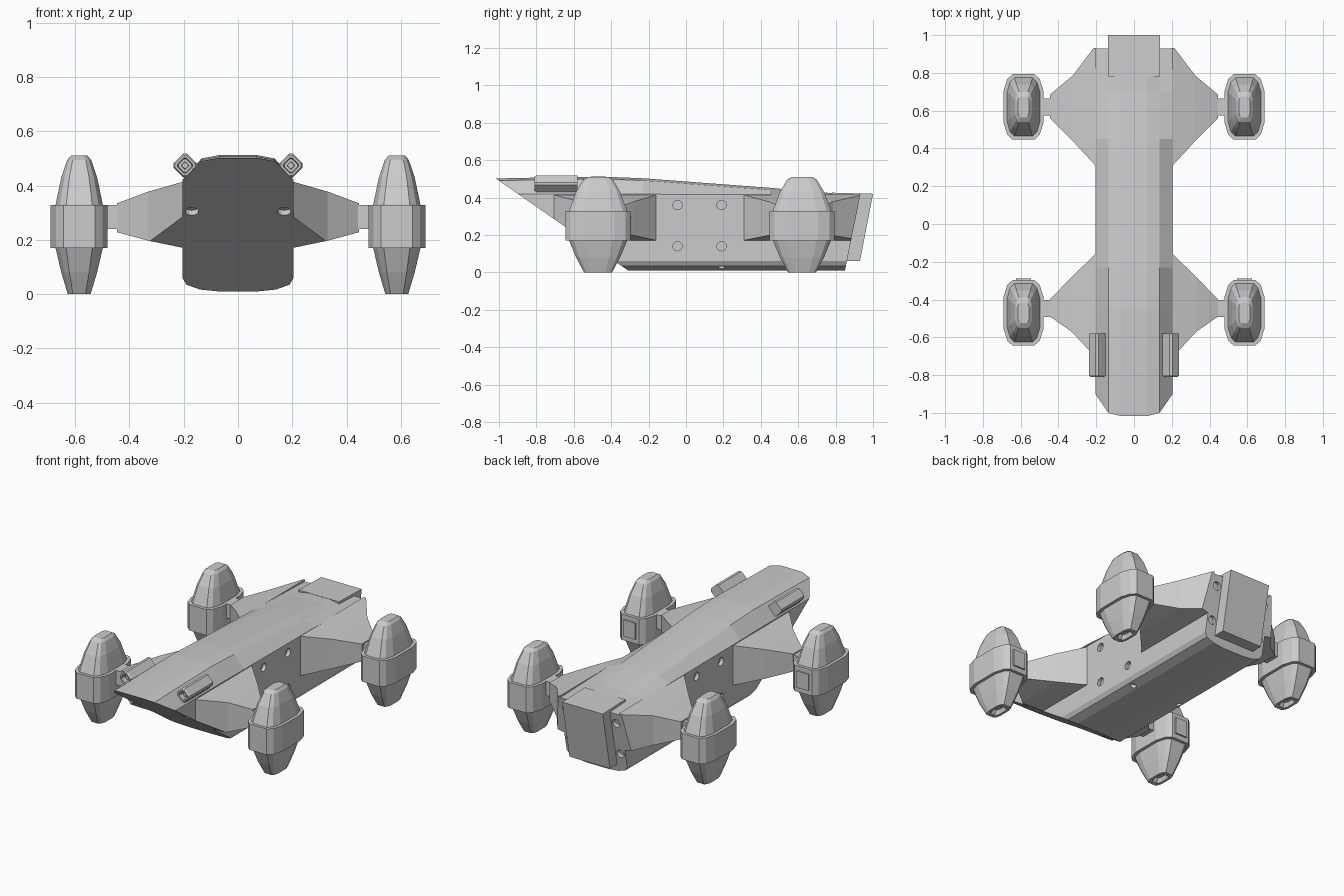
import bpy, bmesh
from math import cos, sin, pi, radians
from mathutils import Vector, Matrix

if "Cube" in bpy.data.objects:
    bpy.data.objects.remove(bpy.data.objects["Cube"])


def finish(name, bm, hidden=False):
    bmesh.ops.recalc_face_normals(bm, faces=bm.faces[:])
    me = bpy.data.meshes.new(name)
    bm.to_mesh(me)
    bm.free()
    ob = bpy.data.objects.new(name, me)
    bpy.context.collection.objects.link(ob)
    ob.hide_render = hidden
    return ob


def loft(rings, bm=None):
    """Skin a list of equal-length rings and cap both ends."""
    bm = bm or bmesh.new()
    vs = [[bm.verts.new(p) for p in r] for r in rings]
    n = len(rings[0])
    for a, b in zip(vs, vs[1:]):
        for i in range(n):
            j = (i + 1) % n
            bm.faces.new((a[i], a[j], b[j], b[i]))
    bm.faces.new(vs[0])
    bm.faces.new(vs[-1])
    return bm


def clip(bm, co, no):
    """Cut away everything on the normal side and close the cut."""
    r = bmesh.ops.bisect_plane(bm, geom=bm.verts[:] + bm.edges[:] + bm.faces[:],
                               plane_co=co, plane_no=no, clear_outer=True)
    edges = [e for e in r['geom_cut'] if isinstance(e, bmesh.types.BMEdge)]
    if edges:
        bmesh.ops.contextual_create(bm, geom=edges)


def box(name, x0, x1, y0, y1, z0, z1):
    ring = lambda x: [(x, y0, z0), (x, y1, z0), (x, y1, z1), (x, y0, z1)]
    return finish(name, loft([ring(x0), ring(x1)]))


NOSE_CO, NOSE_NO = Vector((0, -1, .49)), Vector((0, -.48, -.69)).normalized()
TAIL_CO, TAIL_NO = Vector((0, .85, .01)), Vector((0, .395, -.08)).normalized()


# Hull: chamfered section lofted along y, cut by slanted nose and tail planes
def hull_ring(y, top, shoulder):
    half = [(.07, .01), (.14, .017), (.19, .035), (.205, .06),
            (.205, shoulder), (.135, top - .012), (.07, top)]
    return [(x, y, z) for x, z in half] + [(-x, y, z) for x, z in reversed(half)]


bm = loft([hull_ring(*s) for s in [(-1.1, .5, .42), (-.78, .507, .42), (-.45, .512, .42),
                                   (-.23, .503, .418), (.45, .452, .415),
                                   (.7, .428, .41), (1.0, .415, .4)]])
clip(bm, NOSE_CO, NOSE_NO)
clip(bm, TAIL_CO, TAIL_NO)
hull = finish("hull", bm)

# Round sockets in the sides, lower chamfer, nose and tail
cut = bmesh.new()


def socket(co, no, r=.025, depth=.022):
    rot = Vector(no).to_track_quat('Z', 'Y').to_matrix().to_4x4()
    bmesh.ops.create_cone(cut, cap_ends=True, segments=16, radius1=r, radius2=r,
                          depth=2 * depth, matrix=Matrix.Translation(co) @ rot)


for s in (1, -1):
    for y in (-.045, .19):
        for z in (.14, .36):
            socket((s * .205, y, z), (s, 0, 0))
    socket((s * .165, .19, .026), (s * .34, 0, -.94), .018)
    socket((s * .17, -1 + (.49 - .305) * .69 / .48, .305), NOSE_NO)
    for z in (.14, .34):
        socket((s * .17, .85 + (z - .01) * .08 / .395, z), TAIL_NO)
cutter = finish("socket_cutter", cut, hidden=True)
mod = hull.modifiers.new("sockets", 'BOOLEAN')
mod.operation, mod.solver, mod.object = 'DIFFERENCE', 'EXACT', cutter
cutter.hide_set(True)

# Tail hatch
profile = [(.78, .426), (1.0, .42), (.93, .06), (.8, .06)]
finish("tail_hatch", loft([[(x, y, z) for y, z in profile] for x in (-.137, .137)]))


# Arms: x, y range, z range at root, middle and tip
def arm(name, s, secs):
    bm = loft([[(s * x, a, z0), (s * x, b, z0), (s * x, b, z1), (s * x, a, z1)]
               for x, a, b, z0, z1 in secs])
    clip(bm, NOSE_CO, NOSE_NO)
    clip(bm, TAIL_CO, TAIL_NO)
    finish(name, bm)


# Pods: twelve-sided section
def pod_ring(cx, cy, z, hx, hy):
    q = [(1, .5), (.82, .85), (.55, 1)]
    pts = q + [(-a, b) for a, b in reversed(q)]
    pts += [(-a, -b) for a, b in pts]
    return [(cx + a * hx, cy + b * hy, z) for a, b in pts]


POD = [(.025, .02, .035), (0, .028, .05), (0, .042, .075), (.08, .066, .118), (.17, .087, .155),
       (.33, .087, .155), (.43, .066, .118), (.495, .044, .08), (.51, .03, .055)]

for s, side in ((1, "right"), (-1, "left")):
    arm("rear_arm_" + side, s, [(.2, .305, .95, .17, .415), (.325, .44, .785, .197, .378),
                                (.445, .56, .685, .228, .335)])
    arm("front_arm_" + side, s, [(.2, -.71, -.155, .17, .415), (.33, -.57, -.28, .197, .378),
                                 (.445, -.49, -.4, .228, .335)])
    for pos, py, ay in (("front", -.47, -.447), ("rear", .62, .62)):
        tag = pos + "_" + side
        cx = s * .585
        box("pod_link_" + tag, s * .44, s * .52, ay - .045, ay + .045, .24, .328)
        finish("pod_" + tag, loft([pod_ring(cx, py, *p) for p in POD]))
        finish("pod_band_" + tag, loft([pod_ring(cx, py, z, .105, .173) for z in (.17, .328)]))
    box("pod_tab_" + side, s * .545, s * .625, -.32, -.288, .2, .3)

    # Gun: chamfered square barrel turned 45 degrees with a recessed muzzle
    def gun_ring(y, r):
        pts = []
        for k in range(4):
            for d in (-10, 10):
                a = k * pi / 2 + radians(d)
                pts.append((s * .195 + r * cos(a), y, .474 + r * sin(a)))
        return pts
    finish("gun_" + side, loft([gun_ring(*g) for g in [(-.58, .044), (-.8, .044), (-.81, .037),
                                                      (-.81, .028), (-.77, .025), (-.77, .014),
                                                      (-.79, .012)]]))
